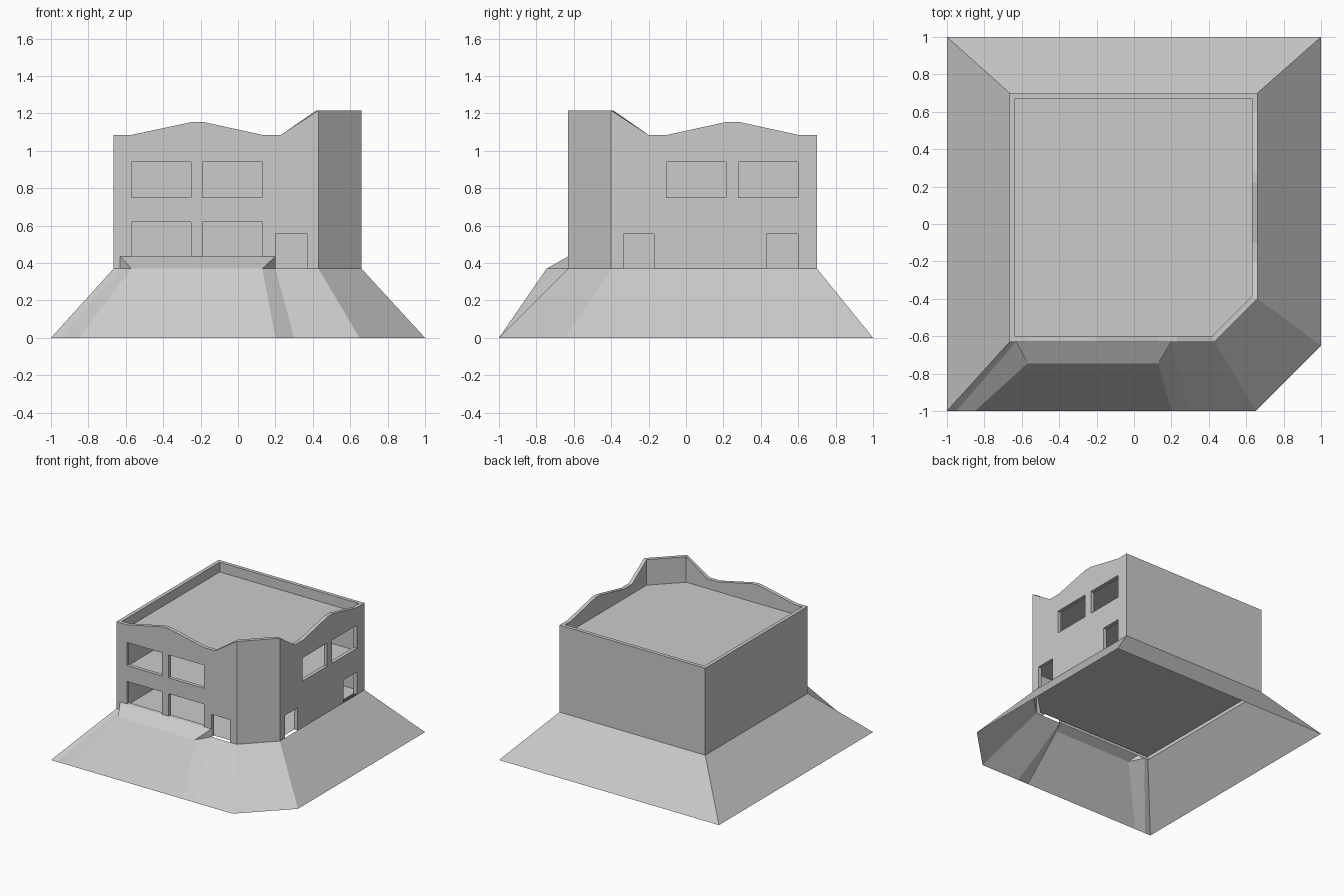
import bpy, bmesh

if "Cube" in bpy.data.objects:
    bpy.data.objects.remove(bpy.data.objects["Cube"])

grey = bpy.data.materials.new("light grey plaster")
grey.diffuse_color = (0.6, 0.6, 0.6, 1)
grey.use_nodes = True
grey.node_tree.nodes["Principled BSDF"].inputs["Base Color"].default_value = grey.diffuse_color

BASE, MID, ROOF, PARAPET = 0.37, 0.69, 1.005, 1.085


def make_object(name, bm):
    bmesh.ops.remove_doubles(bm, verts=bm.verts, dist=0.0005)
    bmesh.ops.recalc_face_normals(bm, faces=bm.faces)
    me = bpy.data.meshes.new(name)
    bm.to_mesh(me)
    bm.free()
    me.materials.append(grey)
    ob = bpy.data.objects.new(name, me)
    bpy.context.collection.objects.link(ob)
    return ob


def face(bm, *pts):
    return bm.faces.new([bm.verts.new(p) for p in pts])


# Wall outline: (outer x, outer y, inner x, inner y, top height)
XL, XR, YF, YB, T = -0.665, 0.66, -0.63, 0.70, 0.03
front = [(-0.57, 1.085), (-0.24, 1.155), (-0.19, 1.155), (0.13, 1.085), (0.23, 1.085)]
side = [(-0.20, 1.085), (-0.10, 1.085), (0.22, 1.155), (0.28, 1.155), (0.60, 1.085)]
ring = [(XL, YF, XL + T, YF + T, PARAPET)]
ring += [(x, YF, x, YF + T, z) for x, z in front]
ring += [(0.43, YF, 0.418, YF + T, 1.215), (XR, -0.40, XR - T, -0.388, 1.215)]
ring += [(XR, y, XR - T, y, z) for y, z in side]
ring += [(XR, YB, XR - T, YB - T, PARAPET), (XL, YB, XL + T, YB - T, PARAPET)]

# Walls as a closed ring with a wavy parapet
bm = bmesh.new()
for a, b in zip(ring, ring[1:] + ring[:1]):
    ao, bo, ai, bi = a[:2], b[:2], a[2:4], b[2:4]
    face(bm, (*ao, BASE), (*bo, BASE), (*bo, b[4]), (*ao, a[4]))
    face(bm, (*ai, BASE), (*bi, BASE), (*bi, b[4]), (*ai, a[4]))
    face(bm, (*ao, a[4]), (*bo, b[4]), (*bi, b[4]), (*ai, a[4]))
    face(bm, (*ao, BASE), (*bo, BASE), (*bi, BASE), (*ai, BASE))
walls = make_object("walls", bm)


# Window and door openings
def add_box(bm, lo, hi):
    verts = bmesh.ops.create_cube(bm, size=1)["verts"]
    for v in verts:
        v.co = [(l + h) / 2 + c * (h - l) for l, h, c in zip(lo, hi, v.co)]


bm = bmesh.new()
for x0, x1, z0, z1 in [(-0.57, -0.25, 0.435, 0.62), (-0.19, 0.13, 0.435, 0.62),
                       (-0.57, -0.25, 0.75, 0.94), (-0.19, 0.13, 0.75, 0.94),
                       (0.20, 0.37, 0.35, 0.555)]:
    add_box(bm, (x0, YF - 0.02, z0), (x1, YF + T + 0.02, z1))
for y0, y1, z0, z1 in [(-0.105, 0.215, 0.75, 0.94), (0.28, 0.60, 0.75, 0.94),
                       (-0.335, -0.17, 0.35, 0.555), (0.43, 0.60, 0.35, 0.555)]:
    add_box(bm, (XR - T - 0.02, y0, z0), (XR + 0.02, y1, z1))
cutter = make_object("opening_cutter", bm)
cutter.hide_render = True
mod = walls.modifiers.new("openings", 'BOOLEAN')
mod.operation, mod.solver, mod.object = 'DIFFERENCE', 'EXACT', cutter
cut = bpy.data.meshes.new_from_object(
    walls.evaluated_get(bpy.context.evaluated_depsgraph_get()))
walls.modifiers.clear()
walls.data = cut
bpy.data.objects.remove(cutter)

# Leave the wall bottoms open
bm = bmesh.new()
bm.from_mesh(cut)
low = [f for f in bm.faces if all(v.co.z < BASE + 0.001 for v in f.verts)]
bmesh.ops.delete(bm, geom=low, context='FACES')
bm.to_mesh(cut)
bm.free()

# Ground floor, upper floor and roof deck
inner = [(XL + T, YF + T), (0.418, YF + T), (XR - T, -0.388), (XR - T, YB - T), (XL + T, YB - T)]
for name, z in [("ground_floor", BASE), ("upper_floor", MID), ("roof_deck", ROOF)]:
    bm = bmesh.new()
    face(bm, *[(x, y, z) for x, y in inner])
    make_object(name, bm)

# Sloped earth skirt around the walls, with a gap for the front bank
top = [(0.20, YF), (0.43, YF), (XR, -0.40), (XR, YB), (XL, YB), (XL, YF), (-0.63, YF)]
foot = [(0.30, -1), (0.65, -1), (1, -0.65), (1, 1), (-1, 1), (-1, -1), (-0.95, -1)]
bm = bmesh.new()
for i in range(len(top) - 1):
    face(bm, (*foot[i], 0), (*foot[i + 1], 0), (*top[i + 1], BASE), (*top[i], BASE))

# Raised front bank beneath the lower windows
S = 0.435
YM = -0.745
face(bm, (-0.57, YF, S), (-0.57, YM, BASE), (0.13, YM, BASE), (0.13, YF, S))
face(bm, (-0.57, YM, BASE), (-0.85, -1, 0), (0.20, -1, 0), (0.13, YM, BASE))
for xi, xo, fi, fo in [(-0.57, -0.63, -0.85, -0.95), (0.13, 0.20, 0.20, 0.30)]:
    face(bm, (xi, YF, S), (xi, YM, BASE), (xo, YF, S))
    face(bm, (xo, YF, S), (xi, YM, BASE), (xo, YF, BASE))
    face(bm, (xo, YF, BASE), (xi, YM, BASE), (fi, -1, 0), (fo, -1, 0))
make_object("sloped_skirt", bm)
